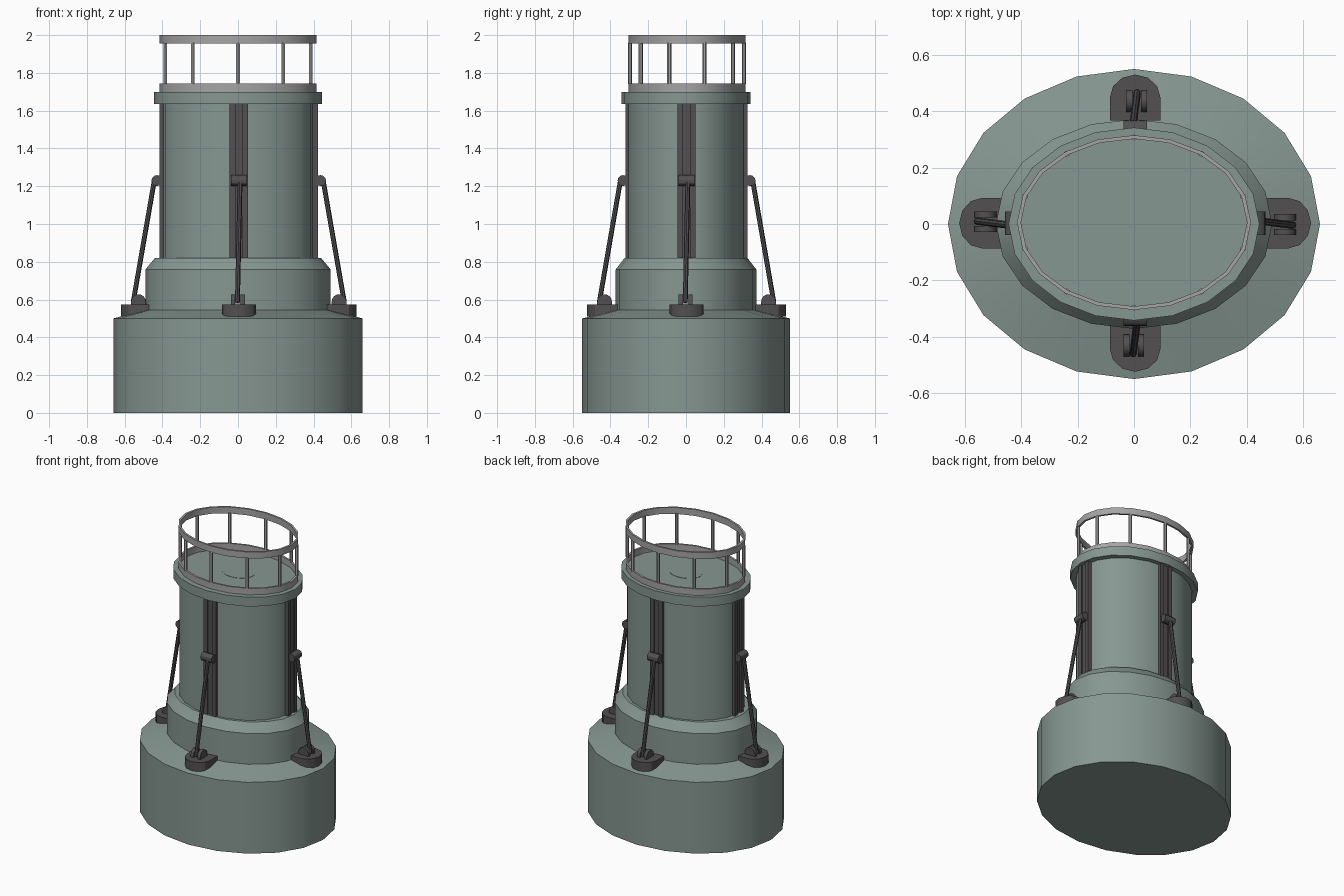
import bpy, bmesh, math
from mathutils import Vector, Matrix

if "Cube" in bpy.data.objects:
    bpy.data.objects.remove(bpy.data.objects["Cube"])


def material(name, r, g, b):
    m = bpy.data.materials.new(name)
    m.diffuse_color = (r, g, b, 1)
    m.use_nodes = True
    m.node_tree.nodes["Principled BSDF"].inputs["Base Color"].default_value = m.diffuse_color
    return m


GREEN = material("grey_green", 0.24, 0.31, 0.285)
DARK = material("dark_metal", 0.085, 0.08, 0.08)
LIGHT = material("rail_metal", 0.38, 0.37, 0.37)


def finish(bm, name, mat, matrix=Matrix()):
    bmesh.ops.recalc_face_normals(bm, faces=bm.faces[:])
    me = bpy.data.meshes.new(name)
    bm.to_mesh(me)
    bm.free()
    me.polygons.foreach_set("use_smooth", [True] * len(me.polygons))
    me.set_sharp_from_angle(angle=math.radians(30))
    me.materials.append(mat)
    ob = bpy.data.objects.new(name, me)
    ob.matrix_world = matrix
    bpy.context.collection.objects.link(ob)
    return ob


def lathe(name, rings, mat, closed=False, n=20, cy=0.0):
    """Loft elliptical rings (rx, ry, z); closed joins last ring to first."""
    bm = bmesh.new()
    loops = []
    for rx, ry, z in rings:
        loops.append([bm.verts.new((rx * math.cos(2 * math.pi * i / n),
                                    cy + ry * math.sin(2 * math.pi * i / n), z)) for i in range(n)])
    pairs = list(zip(loops, loops[1:]))
    if closed:
        pairs.append((loops[-1], loops[0]))
    else:
        bm.faces.new(loops[0])
        bm.faces.new(loops[-1])
    for a, b in pairs:
        for i in range(n):
            j = (i + 1) % n
            bm.faces.new((a[i], a[j], b[j], b[i]))
    return finish(bm, name, mat)


def add_box(bm, lo, hi):
    lo, hi = Vector(lo), Vector(hi)
    m = Matrix.Translation((lo + hi) / 2) @ Matrix.Diagonal((*(hi - lo), 1))
    bmesh.ops.create_cube(bm, size=1, matrix=m)


def add_rod(bm, a, b, r, n=8):
    a, b = Vector(a), Vector(b)
    d = b - a
    m = Matrix.Translation((a + b) / 2) @ d.to_track_quat('Z', 'Y').to_matrix().to_4x4()
    bmesh.ops.create_cone(bm, cap_ends=True, segments=n, radius1=r, radius2=r, depth=d.length, matrix=m)


def add_prism(bm, pts, shift):
    """Extrude a planar outline by a vector."""
    f = bm.faces.new([bm.verts.new(p) for p in pts])
    new = bmesh.ops.extrude_face_region(bm, geom=[f], use_keep_orig=True)
    bmesh.ops.translate(bm, vec=shift, verts=[v for v in new["geom"] if isinstance(v, bmesh.types.BMVert)])


# Stepped body with collar
lathe("tower_body", [(0.66, 0.55, 0), (0.66, 0.55, 0.50), (0.49, 0.372, 0.545),
                     (0.49, 0.372, 0.76), (0.44, 0.325, 0.82), (0.405, 0.31, 0.82),
                     (0.405, 0.31, 1.635), (0.445, 0.342, 1.635), (0.445, 0.342, 1.70)], GREEN)

# Round hatch in the roof
lathe("roof_hatch", [(0.112, 0.087, 1.69), (0.112, 0.087, 1.702)], GREEN, n=32, cy=0.003)

# Lower and upper railing hoops
for name, z0, z1 in (("lower_rail", 1.70, 1.745), ("upper_rail", 1.955, 2.0)):
    lathe(name, [(0.415, 0.31, z0), (0.415, 0.31, z1), (0.401, 0.297, z1), (0.401, 0.297, z0)],
          LIGHT, closed=True, cy=0.005)

# Railing posts
bm = bmesh.new()
for k in range(10):
    a = math.radians(18 + 36 * k)
    x, y = 0.406 * math.cos(a), 0.005 + 0.302 * math.sin(a)
    add_rod(bm, (x, y, 1.74), (x, y, 1.96), 0.011, 6)
finish(bm, "rail_posts", LIGHT)

# Guide, roller, strut and foot on each of the four sides
for k, side in enumerate(("front", "right", "back", "left")):
    out = 0.097 if k % 2 else 0.0
    M = (Matrix.Translation((0.004, 0.003, 0)) @ Matrix.Rotation(k * math.pi / 2, 4, 'Z')
         @ Matrix.Translation((0, -out, 0)))

    # Channel-shaped vertical guide
    bm = bmesh.new()
    add_box(bm, (-0.03, -0.313, 0.82), (0.03, -0.285, 1.637))
    for s in (-1, 1):
        xs = sorted((s * 0.018, s * 0.048))
        add_box(bm, (xs[0], -0.322, 0.805), (xs[1], -0.285, 1.637))
    finish(bm, side + "_guide", DARK, M)

    # Roller riding in the guide
    bm = bmesh.new()
    add_rod(bm, (-0.042, -0.336, 1.23), (0.042, -0.336, 1.23), 0.029, 12)
    finish(bm, side + "_roller", DARK, M)

    # Slanted strut
    bm = bmesh.new()
    add_rod(bm, (0.007, -0.35, 1.23), (-0.007, -0.462, 0.585), 0.013)
    finish(bm, side + "_strut", DARK, M)

    # Foot pad with rounded outer end
    bm = bmesh.new()
    pts = [(-0.09, -0.365, 0.51), (-0.09, -0.445, 0.51)]
    pts += [(0.09 * math.cos(a), -0.445 + 0.082 * math.sin(a), 0.51)
            for a in (math.radians(180 + 30 * i) for i in range(1, 6))]
    pts += [(0.09, -0.445, 0.51), (0.09, -0.365, 0.51)]
    add_prism(bm, pts, (0, 0, 0.064))

    # Pair of round-topped lugs on the pad
    for x in (-0.042, 0.01):
        lug = [(x, -0.395, 0.57)]
        lug += [(x, -0.434 + 0.039 * math.cos(a), 0.588 + 0.04 * math.sin(a))
                for a in (math.radians(22.5 * i) for i in range(9))]
        lug.append((x, -0.473, 0.57))
        add_prism(bm, lug, (0.022, 0, 0))
    finish(bm, side + "_foot", DARK, M)
